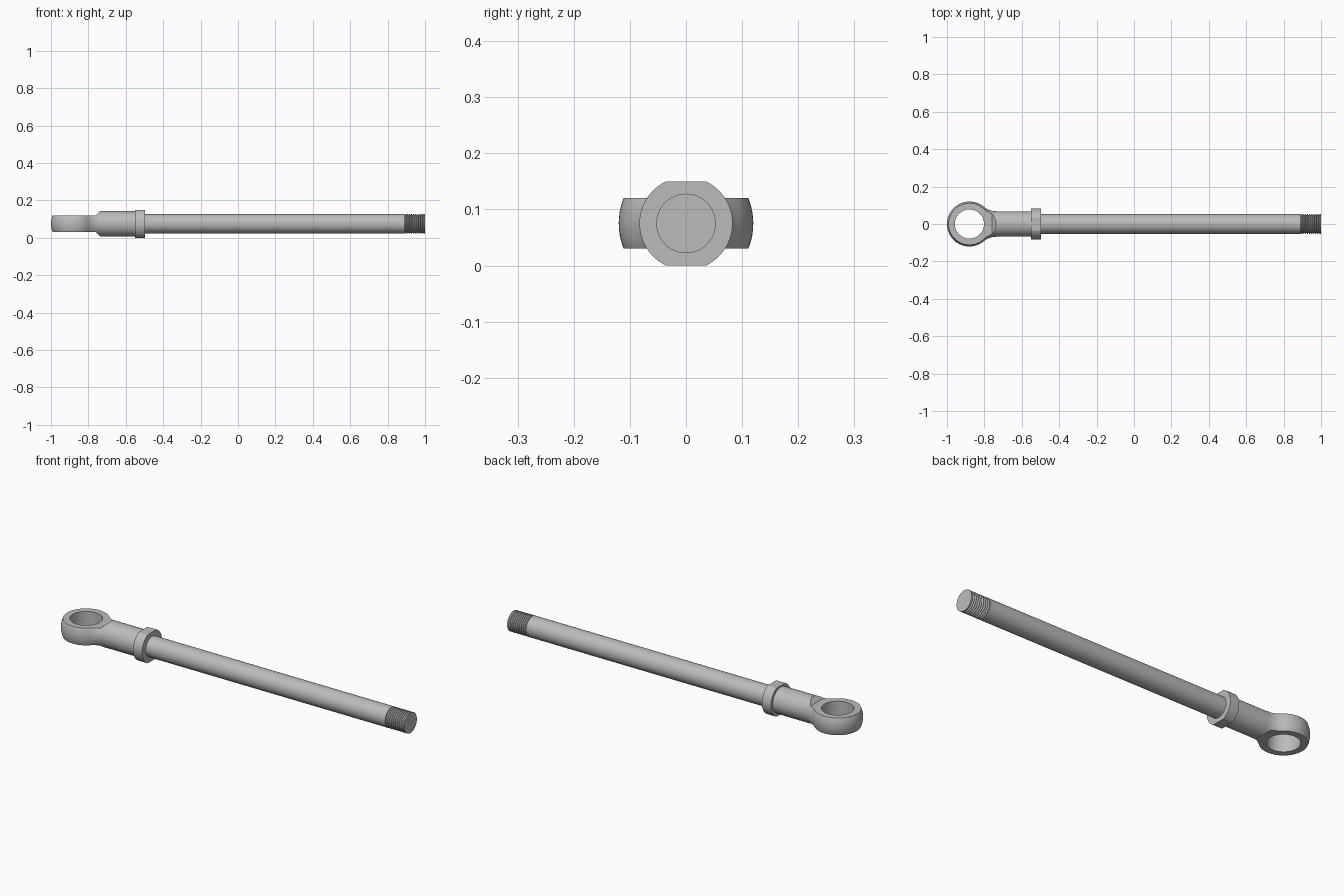
import bpy, bmesh, math
from mathutils import Vector

if "Cube" in bpy.data.objects:
    bpy.data.objects.remove(bpy.data.objects["Cube"])

AXIS_Z = 0.075
ROD_R, SHANK_R, NUT_R = 0.053, 0.068, 0.083
EYE_X, EYE_R, BORE_R, EYE_HALF = -0.88, 0.12, 0.078, 0.045
NECK_X = -0.735

steel = bpy.data.materials.new("steel grey")
steel.use_nodes = True
colour = (0.5, 0.5, 0.5, 1)
steel.diffuse_color = colour
steel.node_tree.nodes["Principled BSDF"].inputs["Base Color"].default_value = colour


def finish(name, bm):
    bmesh.ops.recalc_face_normals(bm, faces=bm.faces)
    mesh = bpy.data.meshes.new(name)
    bm.to_mesh(mesh)
    bm.free()
    mesh.materials.append(steel)
    obj = bpy.data.objects.new(name, mesh)
    bpy.context.collection.objects.link(obj)
    return obj


def revolve(name, profile, steps=72):
    """Turn (x, radius) points about the rod axis."""
    bm = bmesh.new()
    verts = [bm.verts.new((x, 0, AXIS_Z + r)) for x, r in profile]
    edges = [bm.edges.new(pair) for pair in zip(verts, verts[1:])]
    bmesh.ops.spin(bm, geom=verts + edges, cent=(0, 0, AXIS_Z), axis=(1, 0, 0),
                   angle=math.tau, steps=steps)
    bmesh.ops.remove_doubles(bm, verts=bm.verts, dist=1e-5)
    return finish(name, bm)


def prism(name, outline, direction):
    """Extrude a closed outline along a direction."""
    bm = bmesh.new()
    face = bm.faces.new([bm.verts.new(p) for p in outline])
    out = bmesh.ops.extrude_face_region(bm, geom=[face])["geom"]
    bmesh.ops.translate(bm, vec=Vector(direction),
                        verts=[v for v in out if isinstance(v, bmesh.types.BMVert)])
    return finish(name, bm)


def cut(obj, cutter, operation):
    mod = obj.modifiers.new("cut", "BOOLEAN")
    mod.operation, mod.solver, mod.object = operation, "EXACT", cutter
    bpy.context.view_layer.objects.active = obj
    bpy.ops.object.modifier_apply(modifier=mod.name)
    bpy.data.objects.remove(cutter)


def smooth(obj):
    bpy.ops.object.select_all(action="DESELECT")
    obj.select_set(True)
    bpy.context.view_layer.objects.active = obj
    bpy.ops.object.shade_smooth_by_angle(angle=math.radians(25))


# Rod end: a ball blended by a tangent fillet into the shank
run = NECK_X - EYE_X
fillet = (run**2 + SHANK_R**2 - EYE_R**2) / (2 * (EYE_R - SHANK_R))
touch = math.atan2(SHANK_R + fillet, run)
ball, blend = [], []
for i in range(25):
    a = math.pi + (touch - math.pi) * i / 24
    ball.append((EYE_X + EYE_R * math.cos(a), EYE_R * math.sin(a) if i else 0))
for i in range(1, 9):
    a = touch + (math.pi / 2 - touch) * i / 8
    blend.append((NECK_X - fillet * math.cos(a),
                  SHANK_R + fillet - fillet * math.sin(a)))
eye = revolve("rod_end_eye", ball + blend + [(-0.54, SHANK_R), (-0.54, 0)])

# Flatten the ball top and bottom, with a sloped step up to the shank
half = [(-1.1, EYE_HALF), (-0.76, EYE_HALF), (-0.73, EYE_HALF + 0.03), (-0.4, EYE_HALF + 0.03)]
outline = half + [(x, -z) for x, z in reversed(half)]
cut(eye, prism("slab", [(x, -0.3, AXIS_Z + z) for x, z in outline], (0, 0.6, 0)), "INTERSECT")

# Bore through the eye
circle = [(EYE_X + BORE_R * math.cos(math.tau * i / 72),
           BORE_R * math.sin(math.tau * i / 72), -0.1) for i in range(72)]
cut(eye, prism("bore", circle, (0, 0, 0.4)), "DIFFERENCE")
smooth(eye)

# Lock nut: round disc with two flats
side = math.acos(AXIS_Z / NUT_R)
arc = [side + (math.pi - 2 * side) * i / 24 for i in range(25)]
nut_outline = [(-0.55, s * NUT_R * math.sin(a), AXIS_Z + s * NUT_R * math.cos(a))
               for s in (1, -1) for a in arc]
smooth(prism("lock_nut", nut_outline, (0.052, 0, 0)))

# Plain rod
smooth(revolve("rod", [(-0.53, 0), (-0.53, ROD_R), (0.89, ROD_R), (0.89, 0)]))

# Threaded tip
ridges, start, root = 10, 0.889, 0.047
pitch = (1 - start) / ridges
thread = [(start, 0), (start, root)]
for i in range(ridges):
    x = start + i * pitch
    thread += [(x + pitch * 0.4, ROD_R), (x + pitch * 0.6, ROD_R), (x + pitch, root)]
thread[-1] = (1, ROD_R)
smooth(revolve("threaded_tip", thread + [(1, 0)]))
